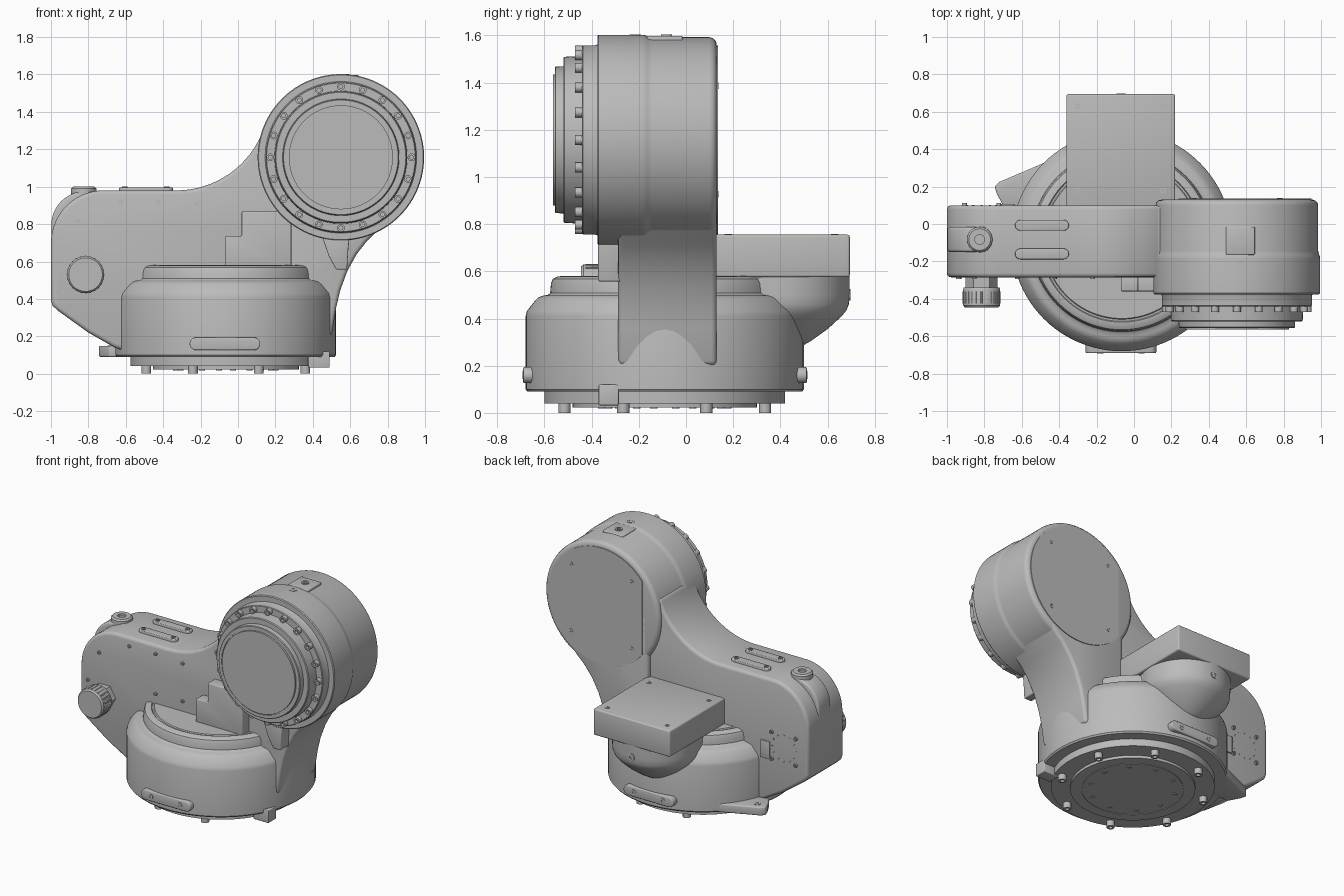
import bpy, bmesh
from math import sin, cos, radians, pi

cube = bpy.data.objects.get("Cube")
if cube:
    bpy.data.objects.remove(cube, do_unlink=True)

grey = bpy.data.materials.new("machine_grey")
grey.use_nodes = True
colour = (0.5, 0.5, 0.5, 1)
grey.diffuse_color = colour
grey.node_tree.nodes["Principled BSDF"].inputs["Base Color"].default_value = colour

# Maps a flat point (u, v) and a height h onto the chosen axis
AXES = {"x": lambda u, v, h: (h, u, v),
        "y": lambda u, v, h: (u, h, v),
        "z": lambda u, v, h: (u, v, h)}


def arc(cu, cv, r, start, end, n=16):
    angles = [radians(start + (end - start) * i / n) for i in range(n + 1)]
    return [(cu + r * cos(a), cv + r * sin(a)) for a in angles]


def finish(bm, name, bevel=0.0):
    bmesh.ops.recalc_face_normals(bm, faces=bm.faces)
    if bevel:
        sharp = [e for e in bm.edges if e.calc_face_angle(0) > radians(50)]
        bmesh.ops.bevel(bm, geom=sharp, offset=bevel, segments=3,
                        profile=0.5, affect="EDGES", clamp_overlap=True)
    for f in bm.faces:
        f.smooth = True
    for e in bm.edges:
        e.smooth = e.calc_face_angle(0) < radians(38)
    mesh = bpy.data.meshes.new(name)
    bm.to_mesh(mesh)
    bm.free()
    mesh.materials.append(grey)
    ob = bpy.data.objects.new(name, mesh)
    bpy.context.collection.objects.link(ob)
    return ob


def prism(name, pts, axis, a, b, bevel=0.0):
    bm = bmesh.new()
    low = [bm.verts.new(AXES[axis](u, v, a)) for u, v in pts]
    high = [bm.verts.new(AXES[axis](u, v, b)) for u, v in pts]
    bm.faces.new(low)
    bm.faces.new(high)
    for i in range(len(pts)):
        j = (i + 1) % len(pts)
        bm.faces.new((low[i], low[j], high[j], high[i]))
    return finish(bm, name, bevel)


def box(name, x0, x1, y0, y1, z0, z1, bevel=0.0):
    return prism(name, [(x0, y0), (x1, y0), (x1, y1), (x0, y1)], "z", z0, z1, bevel)


def spin(bm, centre, axis, profile, n):
    cu, cv = centre
    rings = []
    for r, h in profile:
        if r == 0:
            rings.append([bm.verts.new(AXES[axis](cu, cv, h))] * n)
        else:
            rings.append([bm.verts.new(AXES[axis](cu + r * cos(2 * pi * i / n),
                                                  cv + r * sin(2 * pi * i / n), h))
                          for i in range(n)])
    for p, q in zip(rings, rings[1:]):
        for i in range(n):
            j = (i + 1) % n
            bm.faces.new(list(dict.fromkeys((p[i], p[j], q[j], q[i]))))


def lathe(name, centre, axis, profile, n=64):
    bm = bmesh.new()
    spin(bm, centre, axis, profile, n)
    return finish(bm, name)


def screws(name, centres, axis, a, b, r):
    """Socket head screws standing on a, with their heads at b."""
    bm = bmesh.new()
    floor = b - (b - a) * 0.5
    for c in centres:
        spin(bm, c, axis, [(0, a), (r, a), (r, b), (r * .5, b), (r * .5, floor), (0, floor)], 12)
    return finish(bm, name)


def ring(cu, cv, r, n, first=0):
    return arc(cu, cv, r, first, first + 360, n)[:-1]


def slot(cu, cv, half, r):
    return arc(cu + half, cv, r, -90, 90, 10) + arc(cu - half, cv, r, 90, 270, 10)


# Round base with shoulder, raised step and mounting foot
BASE = (-.065, -.09)
lathe("base_housing", BASE, "z", [
    (0, .04), (.51, .04), (.51, .09), (.582, .09), (.59, .1), (.59, .41), (.584, .432),
    (.548, .478), (.535, .49), (.515, .497), (.495, .5), (.486, .508), (.482, .55),
    (.475, .568), (.455, .578), (.435, .58), (.43, .574), (.42, .574), (.415, .58), (0, .58)], 96)
lathe("base_plate", BASE, "z", [(0, .05), (.39, .05), (.39, .022), (.32, .022),
                                (.32, .026), (.315, .026), (.315, .022), (0, .022)])
screws("base_bolts", ring(*BASE, .46, 8, 22.5), "z", .045, 0, .026)
screws("base_plate_holes", ring(*BASE, .27, 10, 10), "z", .024, .018, .016)
for name, y0, y1 in (("front", -.66, -.69), ("back", .46, .512)):
    prism(name + "_base_pad", slot(-.07, .16, .155, .034), "y", y0 + (.06 if y0 < 0 else 0), y1, .006)
    screws(name + "_pad_screws", [(-.18, .16), (.04, .16)], "y", y0, y1 + (.003 if y1 > 0 else -.003), .017)
prism("base_lug", [(-.745, .2), (-.735, .165), (-.69, .08), (-.4, .1), (-.45, .34), (-.52, .31),
                   (-.72, .225)], "z", .09, .148, .008)
screws("lug_hole", [(-.675, .19)], "z", .14, .151, .022)
box("base_stop_block", .375, .49, -.37, -.285, .032, .12, .005)

# Arm side profile sweeping up from the tail to the head
arm = (arc(-.72, .70, .28, 180, 90) + arc(-.33, 1.476, .496, -90, -20)
       + [(.55, 1.16), (.74, .77), (.68, .71), (.625, .64), (.575, .55), (.54, .45), (.52, .36),
          (.5, .2), (.2, .12), (-.6, .12), (-.66, .14), (-.8, .22), (-.96, .335), (-.99, .362), (-1, .39)])
prism("arm_body", arm, "y", -.285, .1, .022)
prism("arm_leg", [(.2, 1.2), (.55, 1.16), (.83, .86), (.755, .772), (.69, .71), (.635, .64), (.585, .55),
                  (.548, .45), (.526, .36), (.5, .2), (.3, .2), (.2, .4)], "y", -.288, .13, .022)

# Tail ridge with filler boss and top grips
prism("tail_ridge", [(-.998, .5)] + arc(-.818, .795, .18, 180, 90) + [(-.6, .975), (-.6, .5)],
      "y", -.15, -.015, .015)
lathe("filler_boss", (-.825, -.083), "z", [(0, .85), (.07, .85), (.068, .99), (.058, 1), (.026, 1),
                                           (.026, .985), (0, .985)], 32)
for name, y in (("front_grip", -.16), ("back_grip", -.007)):
    prism(name, slot(-.492, y, .115, .029), "z", .96, .996, .005)
    screws(name + "_screws", [(-.605, y), (-.38, y)], "z", .98, 1.0, .015)

# Cable connector on the front of the tail
lathe("connector_neck", (-.815, .53), "y", [(0, -.27), (.085, -.27), (.085, -.35), (0, -.35)], 6)
lathe("connector_cap", (-.815, .53), "y", [(0, -.34), (.095, -.34), (.099, -.35), (.099, -.435),
                                           (.09, -.446), (0, -.446)], 40)
bm = bmesh.new()
for c in ring(-.815, .53, .096, 24):
    spin(bm, c, "y", [(0, -.36), (.006, -.36), (.006, -.425), (0, -.425)], 6)
finish(bm, "connector_grip_ribs")
screws("arm_front_screws", [(-.855, .815), (-.625, .92), (-.425, .92), (-.22, .91), (-.22, .65),
                            (-.425, .645), (-.94, .605), (-.935, .435), (.205, .81)],
       "y", -.28, -.293, .012)

# Socket and screws on the back of the tail
box("back_socket", -.71, -.64, .09, .108, .43, .55, .003)
screws("arm_back_screws", ring(-.815, .53, .13, 4, 45), "y", .09, .112, .013)
screws("back_socket_dots", ring(-.815, .53, .09, 12), "y", .095, .102, .006)

# Stepped cover and small bracket in front of the arm
prism("stepped_cover", [(-.07, .56), (.285, .56), (.285, .868), (.02, .868), (.02, .735), (-.07, .735)],
      "y", -.36, -.27, .007)
prism("head_bracket", [(.44, .76), (.6, .76), (.59, .67), (.583, .557), (.525, .557), (.485, .63)],
      "y", -.372, -.25, .007)

# Round head with stepped output flange
HEAD = (.55, 1.157)
lathe("head_housing", HEAD, "y", [
    (0, .13), (.405, .13), (.42, .126), (.431, .115), (.435, .1), (.435, -.145), (.438, -.16),
    (.443, -.17), (.445, -.185), (.445, -.37), (.44, -.376), (.405, -.376), (.401, -.385),
    (.401, -.436), (.397, -.44), (.355, -.44), (.352, -.515), (.347, -.52), (.312, -.52),
    (.31, -.552), (.306, -.556), (.285, -.556), (.285, -.55), (.278, -.55), (.278, -.563),
    (0, -.563)], 96)
screws("flange_bolts", ring(*HEAD, .378, 20), "y", -.43, -.47, .021)
prism("head_back_cap", arc(*HEAD, .4, -141, 141, 60), "y", .12, .135)
screws("back_cap_screws", ring(*HEAD, .325, 4, 45), "y", .13, .138, .014)
box("head_top_pad", .492, .646, -.165, -.015, 1.55, 1.597, .006)
screws("head_top_screws", [(.57, -.083), (.57, -.215)], "z", 1.585, 1.603, .024)

# Motor box with its rounded housing on the back
box("motor_box", -.362, .22, .08, .694, .575, .755, .01)
lathe("motor_housing", (-.07, .41), "z", [
    (0, .26), (.06, .27), (.12, .305), (.19, .355), (.25, .41), (.27, .435), (.28, .46),
    (.283, .5), (.283, .6), (0, .6)])
prism("motor_fairing", [(.08, .45), (.36, .45), (.5, .58), (.08, .58)], "x", -.34, .2, .02)
screws("motor_box_screws", [(x, y) for x in (-.3, .155) for y in (.18, .63)], "z", .74, .758, .016)
screws("motor_plug", [(-.07, .5)], "y", .66, .697, .024)
